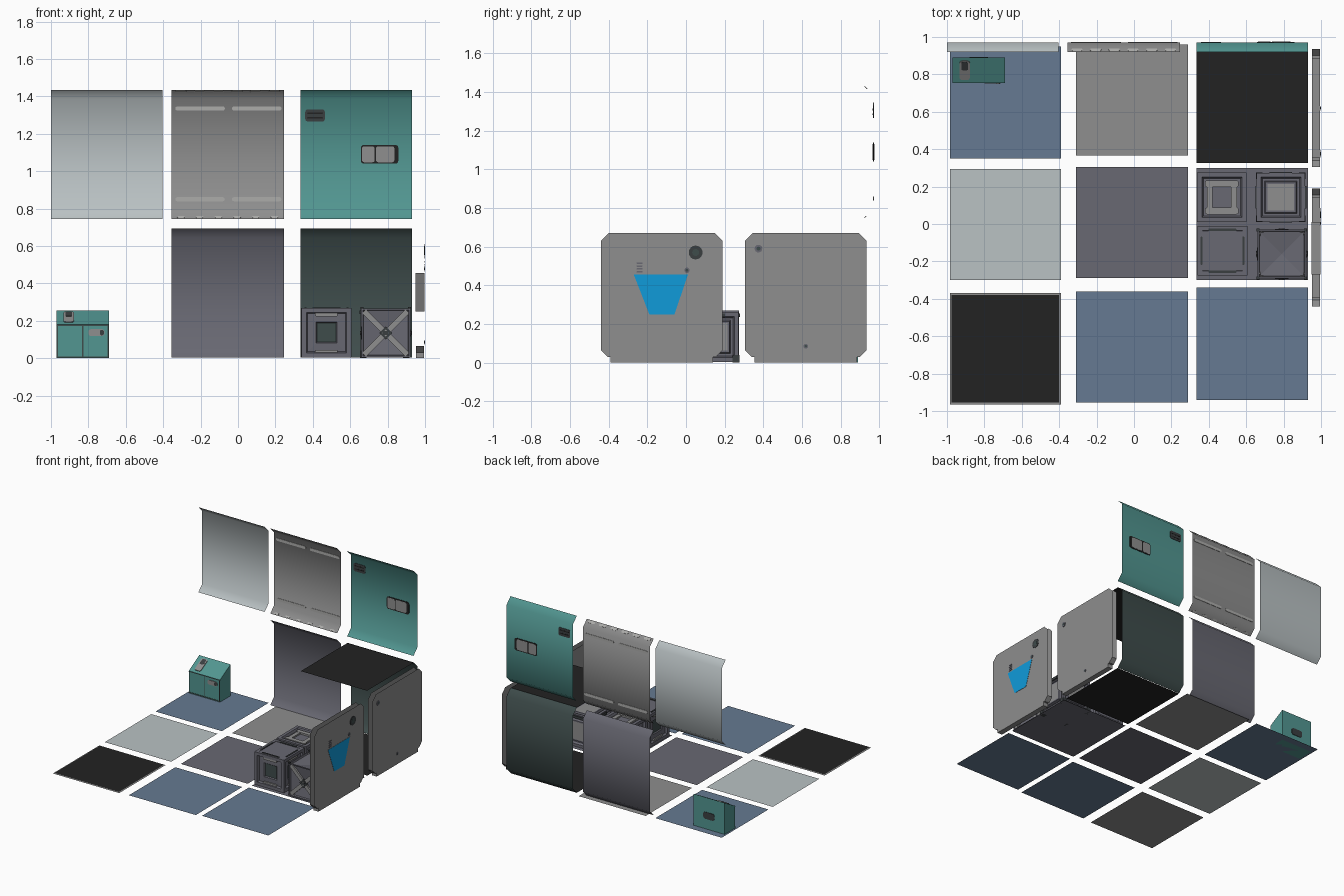
import bpy, bmesh, math
from mathutils import Matrix, Vector, Euler

if "Cube" in bpy.data.objects:
    bpy.data.objects.remove(bpy.data.objects["Cube"])


def colour(name, r, g, b):
    m = bpy.data.materials.new(name)
    lin = [((c / 255 + 0.055) / 1.055) ** 2.4 for c in (r, g, b)]
    m.diffuse_color = (*lin, 1)
    m.use_nodes = True
    m.node_tree.nodes["Principled BSDF"].inputs["Base Color"].default_value = m.diffuse_color
    return m


LIGHT = colour("light_grey", 186, 194, 196)
GREY = colour("mid_grey", 142, 142, 142)
PURPLE = colour("purple_grey", 104, 104, 114)
BLUE = colour("slate_blue", 102, 122, 146)
BLACK = colour("black", 34, 34, 34)
GREEN = colour("dark_green", 62, 76, 75)
TEAL = colour("teal", 82, 150, 145)
GLASS = colour("window_blue", 16, 155, 218)
PALE = colour("pale_grey", 172, 172, 170)
DARK = colour("charcoal", 58, 62, 64)


def make(name, bm, *mats, smooth=False, fix=True):
    if fix:
        bmesh.ops.recalc_face_normals(bm, faces=bm.faces)
    me = bpy.data.meshes.new(name)
    bm.to_mesh(me)
    bm.free()
    for m in mats:
        me.materials.append(m)
    for p in me.polygons:
        p.use_smooth = smooth
    ob = bpy.data.objects.new(name, me)
    bpy.context.collection.objects.link(ob)
    return ob


def sheet(name, x0, x1, y0, y1, z, mat):
    bm = bmesh.new()
    bm.faces.new([bm.verts.new((x, y, z)) for x, y in ((x0, y0), (x1, y0), (x1, y1), (x0, y1))])
    make(name, bm, mat, fix=False)


def box(name, c, size, mat, rot=(0, 0, 0)):
    bm = bmesh.new()
    bmesh.ops.create_cube(bm, size=1, matrix=Matrix.LocRotScale(Vector(c), Euler(rot), Vector(size)))
    make(name, bm, mat)


def plate(name, c, w, h, mat, rot=(math.pi / 2, 0, 0), r=None, t=0.006, n=4):
    """Rounded thin plate, drawn in local xy and turned into place."""
    r = min(w, h) / 2 - 1e-4 if r is None else r
    bm = bmesh.new()
    pts = []
    for k, (sx, sy) in enumerate(((1, 1), (-1, 1), (-1, -1), (1, -1))):
        for i in range(n + 1):
            a = math.pi / 2 * (k + i / n)
            pts.append((sx * (w / 2 - r) + r * math.cos(a), sy * (h / 2 - r) + r * math.sin(a), -t / 2))
    f = bm.faces.new([bm.verts.new(p) for p in pts])
    ext = bmesh.ops.extrude_face_region(bm, geom=[f])["geom"]
    bmesh.ops.translate(bm, verts=[v for v in ext if isinstance(v, bmesh.types.BMVert)], vec=(0, 0, t))
    bmesh.ops.transform(bm, verts=bm.verts, matrix=Matrix.LocRotScale(Vector(c), Euler(rot), None))
    make(name, bm, mat)


# Floor tiles
sheet("floor_back_left", -0.985, -0.39, 0.35, 0.95, 0, BLUE)
sheet("floor_back_middle", -0.31, 0.29, 0.365, 0.96, 0, GREY)
sheet("floor_back_right", 0.335, 0.93, 0.33, 0.92, 0, BLACK)
sheet("floor_mid_left", -0.985, -0.39, -0.30, 0.295, 0, LIGHT)
sheet("floor_mid_middle", -0.31, 0.29, -0.29, 0.305, 0, PURPLE)
sheet("floor_mid_right", 0.335, 0.93, -0.30, 0.30, 0, PURPLE)
sheet("floor_front_left_rim", -0.985, -0.39, -0.965, -0.37, 0, GREY)
sheet("floor_front_left", -0.975, -0.40, -0.955, -0.38, 0.003, BLACK)
sheet("floor_front_middle", -0.31, 0.29, -0.955, -0.36, 0, BLUE)
sheet("floor_front_right", 0.335, 0.93, -0.94, -0.34, 0, BLUE)
sheet("ceiling_panel", 0.335, 0.93, 0.325, 0.92, 0.69, BLACK)


# Curved wall sheets, folded forward at top and bottom
def wall(name, x0, x1, z0, mat):
    bm = bmesh.new()
    prof = ((0.92, 0), (0.97, 0.05), (0.97, 0.64), (0.92, 0.69))
    rows = [[bm.verts.new((x, y, z0 + z)) for x in (x0, x1)] for y, z in prof]
    for a, b in zip(rows, rows[1:]):
        bm.faces.new((a[0], a[1], b[1], b[0]))
    make(name, bm, mat, smooth=True, fix=False)


wall("wall_light", -1.0, -0.405, 0.745, LIGHT)
wall("wall_striped", -0.355, 0.245, 0.745, GREY)
wall("wall_teal", 0.335, 0.93, 0.745, TEAL)
wall("wall_purple", -0.355, 0.245, 0.003, PURPLE)
wall("wall_dark", 0.335, 0.93, 0.003, GREEN)

# Light strips and clips of the striped wall
for z in (0.85, 1.335):
    for x in (-0.203, 0.1):
        plate("light_strip", (x, 0.97, z), 0.265, 0.022, PALE)
for i in range(6):
    x = -0.305 + i * 0.1
    plate("top_clip", (x, 0.931, 1.424), 0.06, 0.02, PALE, (math.radians(135), 0, 0), t=0.004)
    plate("bottom_clip", (x, 0.929, 0.754), 0.04, 0.014, PALE, (math.radians(45), 0, 0), t=0.004)

# Vent and display on the teal wall
plate("wall_vent", (0.412, 0.97, 1.298), 0.105, 0.066, DARK, r=0.015)
for z in (1.285, 1.31):
    plate("vent_slot", (0.412, 0.97, z), 0.085, 0.008, BLACK, t=0.008)
plate("display_frame", (0.757, 0.97, 1.09), 0.2, 0.1, BLACK, r=0.015)
plate("display_left", (0.697, 0.97, 1.09), 0.068, 0.085, GREY, r=0.012, t=0.009)
plate("display_right", (0.787, 0.97, 1.09), 0.098, 0.085, GREY, r=0.012, t=0.009)


# End walls: two sheets joined by a bottom ledge
def end_wall(name, y0, y1):
    half = [(0.05, 0), (0.05, 0.03), (0.035, 0.03), (0, 0.065), (0, 0.63), (0.04, 0.67)]
    pts = [(y0 + a, z) for a, z in half] + [(y1 - a, z) for a, z in reversed(half)]
    bm = bmesh.new()
    rings = [[bm.verts.new((x, y, z)) for y, z in pts] for x in (0.952, 0.995)]
    bm.faces.new(rings[0])
    bm.faces.new(rings[1][::-1])
    for i in range(len(pts)):
        j = (i + 1) % len(pts)
        if max(pts[i][1], pts[j][1]) < 0.1:
            bm.faces.new((rings[0][i], rings[0][j], rings[1][j], rings[1][i]))
    make(name, bm, GREY)


end_wall("end_wall_front", -0.44, 0.19)
end_wall("end_wall_back", 0.305, 0.935)

# Trapezoid window through the front end wall
trap = ((-0.19, 0.25), (-0.06, 0.25), (0.01, 0.455), (-0.27, 0.455))
bm = bmesh.new()
a, b = [[bm.verts.new((x, y, z)) for y, z in trap] for x in (0.950, 0.997)]
bm.faces.new(a[::-1])
bm.faces.new(b)
for i in range(4):
    bm.faces.new((a[i], a[i - 1], b[i - 1], b[i])).material_index = 1
make("window", bm, GLASS, GREY)

# Round fittings and grille on the end walls
SIDE = (math.pi / 2, 0, math.pi / 2)
for y, z, r, m in ((0.05, 0.57, 0.036, DARK), (0.005, 0.478, 0.014, PURPLE),
                   (0.375, 0.59, 0.02, PURPLE), (0.62, 0.085, 0.012, PURPLE)):
    plate("round_fitting", (0.996, y, z), 2 * r, 2 * r, m, SIDE, t=0.004)
    plate("fitting_core", (0.997, y, z), r, r, GREEN, SIDE, t=0.004)
for i in range(4):
    plate("grille_bar", (0.996, -0.24, 0.47 + i * 0.015), 0.032, 0.008, PURPLE, SIDE, t=0.004)

# Slanted teal console
bm = bmesh.new()
prof = ((0.755, 0), (0.89, 0), (0.89, 0.255), (0.755, 0.18))
l, r = [[bm.verts.new((x, y, z)) for y, z in prof] for x in (-0.97, -0.69)]
bm.faces.new(l)
bm.faces.new(r[::-1])
for i in range(4):
    bm.faces.new((l[i], l[i - 1], r[i - 1], r[i]))
make("console_body", bm, TEAL)
for x in (-0.83, -0.966, -0.694):
    box("console_seam", (x, 0.755, 0.09), (0.006, 0.004, 0.175), GREEN)
for z in (0.176, 0.007):
    box("console_rail", (-0.83, 0.755, z), (0.28, 0.004, 0.006), GREEN)
slope = math.atan2(0.075, 0.135)
plate("console_screen", (-0.905, 0.822, 0.219), 0.055, 0.115, GREY, (slope, 0, 0), r=0.015, t=0.008)
plate("screen_bar", (-0.905, 0.845, 0.233), 0.035, 0.05, DARK, (slope, 0, 0), r=0.008, t=0.008)
plate("front_handle", (-0.757, 0.754, 0.137), 0.085, 0.036, GREY, r=0.012, t=0.008)
plate("front_handle_tip", (-0.728, 0.753, 0.137), 0.022, 0.03, DARK, r=0.01, t=0.008)
plate("back_plate", (-0.83, 0.891, 0.11), 0.1, 0.055, DARK, r=0.018)


# Crates: a block whose faces are stepped by repeated insets
def crate(name, cx, cy, steps, size=0.265, poke=None, core=None):
    bm = bmesh.new()
    bmesh.ops.create_cube(bm, size=size, matrix=Matrix.Translation((cx, cy, 0.004 + size / 2)))
    faces = [f for f in bm.faces if f.normal.z > -0.5]
    for th, depth in steps:
        bmesh.ops.inset_individual(bm, faces=faces, thickness=th, depth=depth, use_even_offset=True)
    if core is not None:
        for f in faces:
            if core == "all" or abs(f.normal.z) < 0.5:
                f.material_index = 1
    if poke:
        bmesh.ops.poke(bm, faces=faces, offset=poke)
    make(name, bm, PURPLE, GREY if core == "all" else GREEN, fix=False)


def around(cx, cy):
    """Frames of the four crate sides: (rotation about z, outward point function)."""
    for k in range(4):
        a = k * math.pi / 2
        yield a, lambda u, d, z, a=a: (cx + u * math.cos(a) + d * math.sin(a),
                                       cy + u * math.sin(a) - d * math.cos(a), z)


crate("crate_front_left", 0.473, -0.143, [(0.025, 0), (0.006, -0.018), (0.045, 0.002), (0.006, -0.008)], core="sides")
crate("crate_front_right", 0.79, -0.16, [(0.008, 0), (0.004, -0.012)], 0.262, poke=-0.02)
crate("crate_back_left", 0.47, 0.143, [(0.025, 0), (0.008, -0.018)])
crate("crate_back_right", 0.785, 0.143, [(0.022, 0), (0.008, -0.02), (0.012, 0), (0.006, 0.02), (0.01, 0)],
      0.258, core="all")

# Flat lid and side trims of the front left crate
box("crate_lid", (0.473, -0.143, 0.262), (0.215, 0.215, 0.008), PURPLE)
for a, p in around(0.473, -0.143):
    plate("lid_slot", p(0, 0.112, 0.269), 0.15, 0.012, DARK, (0, 0, a), r=0.003)
    for z in (0.033, 0.235):
        plate("side_trim", p(0, 0.119, z), 0.12, 0.024, GREY, (math.pi / 2, 0, a), r=0.008, t=0.012)

# Cross braces, hubs and corner studs of the front right crate
for a, p in around(0.79, -0.16):
    for s in (1, -1):
        box("cross_brace", p(0, 0.122, 0.135), (0.33, 0.014, 0.03), GREY, (0, s * math.pi / 4, a))
    box("brace_hub", p(0, 0.127, 0.135), (0.05, 0.012, 0.05), DARK, (0, math.pi / 4, a))
    box("hub_cap", p(0, 0.132, 0.135), (0.026, 0.008, 0.026), GREY, (0, math.pi / 4, a))
    box("side_latch", p(0, 0.134, 0.135), (0.03, 0.006, 0.02), DARK, (0, 0, a))
    box("corner_stud", p(0.128, 0.128, 0.268), (0.016, 0.016, 0.012), DARK, (0, 0, a))

# Raised H on the back left crate
for y in (0.07, 0.215):
    plate("lid_bar", (0.47, y, 0.257), 0.18, 0.036, GREY, (0, 0, 0), r=0.012, t=0.016)
for x in (0.405, 0.535):
    plate("lid_post", (x, 0.143, 0.256), 0.032, 0.13, GREY, (0, 0, 0), r=0.006, t=0.014)

# Handles and feet of the back right crate
for a, p in around(0.785, 0.143):
    box("crate_handle", p(0, 0.13, 0.245), (0.12, 0.012, 0.02), DARK, (0, 0, a))
    box("crate_foot", p(0.115, 0.115, 0.02), (0.036, 0.036, 0.04), DARK, (0, 0, a))
